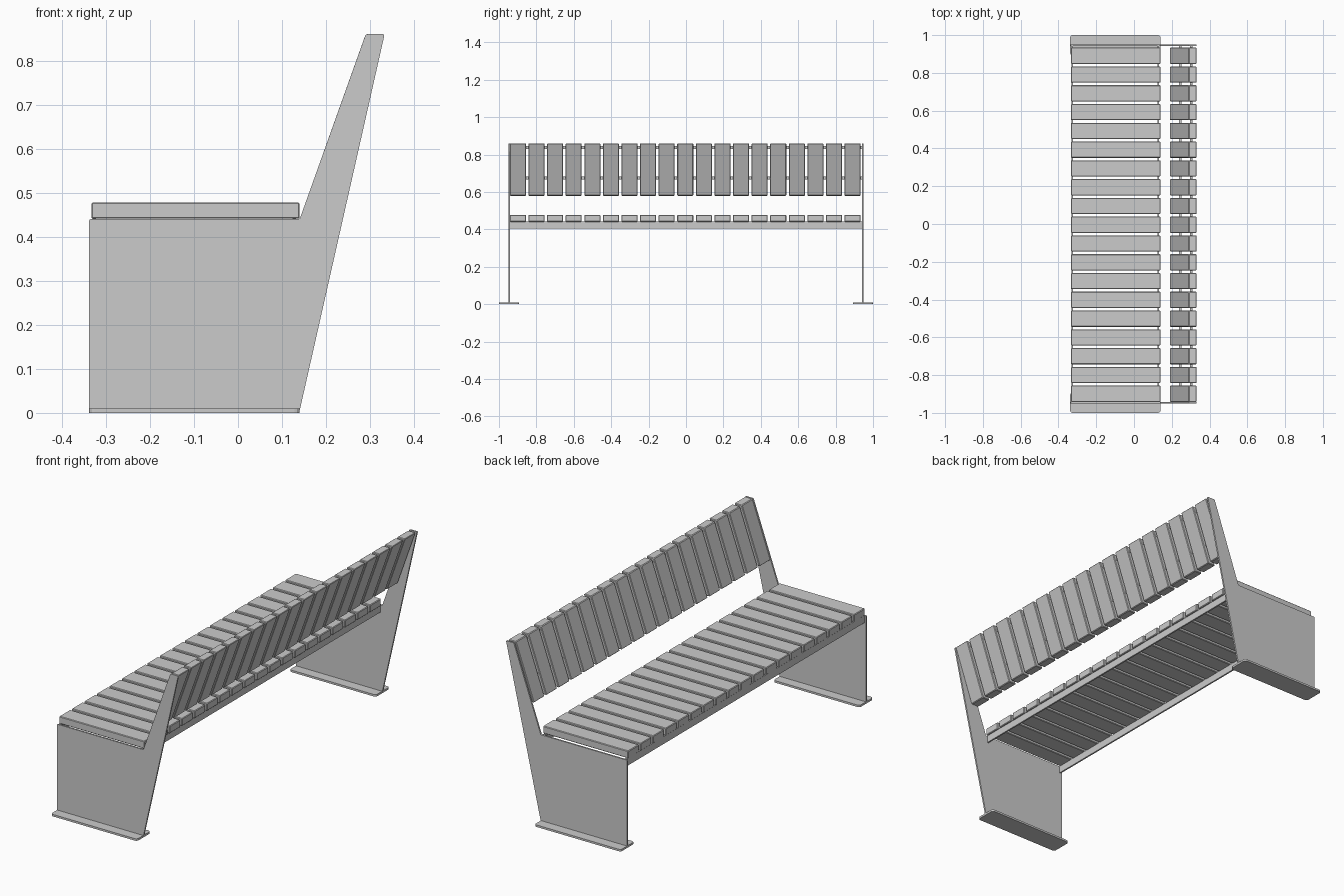
import bpy
import bmesh

cube = bpy.data.objects.get("Cube")
if cube:
    bpy.data.objects.remove(cube, do_unlink=True)

GREY = (0.6, 0.6, 0.6, 1)
grey = bpy.data.materials.new("light_grey")
grey.use_nodes = True
grey.diffuse_color = GREY
grey.node_tree.nodes["Principled BSDF"].inputs["Base Color"].default_value = GREY


def prism(name, profile, y0, y1, bevel=0, round_axis=None, radius=0):
    """Extrude an x-z profile from y0 to y1, optionally rounding corners along one axis."""
    bm = bmesh.new()
    face = bm.faces.new([bm.verts.new((x, y0, z)) for x, z in profile])
    ext = bmesh.ops.extrude_face_region(bm, geom=[face])
    verts = [v for v in ext["geom"] if isinstance(v, bmesh.types.BMVert)]
    bmesh.ops.translate(bm, verts=verts, vec=(0, y1 - y0, 0))
    bmesh.ops.recalc_face_normals(bm, faces=bm.faces[:])
    if round_axis is not None:
        edges = [e for e in bm.edges
                 if abs((e.verts[0].co - e.verts[1].co).normalized()[round_axis]) > 0.99]
        bmesh.ops.bevel(bm, geom=edges, offset=radius, segments=3,
                        profile=0.5, affect="EDGES")
    mesh = bpy.data.meshes.new(name)
    bm.to_mesh(mesh)
    bm.free()
    mesh.materials.append(grey)
    obj = bpy.data.objects.new(name, mesh)
    bpy.context.collection.objects.link(obj)
    if bevel:
        mod = obj.modifiers.new("soft_edges", "BEVEL")
        mod.width = bevel
        mod.segments = 1
    return obj


def rect(x0, x1, z0, z1):
    return [(x0, z0), (x1, z0), (x1, z1), (x0, z1)]


def back_x(z):
    """Front line of the leaning backrest."""
    return 0.14 + (z - 0.44) * 0.357


# End plates and their feet
END_Y = 0.946
side = [(-0.338, 0.005), (0.14, 0.005), (0.333, 0.86), (0.29, 0.86),
        (0.14, 0.44), (-0.338, 0.44)]
for label, s in (("front", -1), ("rear", 1)):
    y = s * END_Y
    prism(label + "_end_plate", side, y - 0.004, y + 0.004,
          round_axis=1, radius=0.004)
    prism(label + "_foot", rect(-0.338, 0.14, 0, 0.01), y - 0.054, y + 0.054,
          round_axis=2, radius=0.012)

# Rails under the seat
for label, x in (("seat_front_rail", -0.327), ("seat_back_rail", 0.128)):
    prism(label, rect(x - 0.004, x + 0.004, 0.405, 0.442), -END_Y, END_Y)

# Rods through the backrest
for label, z in (("lower_back_rod", 0.675), ("upper_back_rod", 0.838)):
    x = back_x(z) + 0.021
    prism(label, rect(x - 0.007, x + 0.007, z - 0.007, z + 0.007), -END_Y, END_Y)

# Seat and backrest slats
COUNT, PITCH, WIDTH = 19, 0.0994, 0.086
Z0, Z1, DEPTH = 0.58, 0.86, 0.042
back = [(back_x(Z0), Z0), (back_x(Z0) + DEPTH, Z0),
        (back_x(Z1) + DEPTH, Z1), (back_x(Z1), Z1)]
for i in range(COUNT):
    y = (i - (COUNT - 1) / 2) * PITCH - 0.004
    a, b = y - WIDTH / 2, y + WIDTH / 2
    prism(f"seat_slat_{i + 1}", rect(-0.333, 0.14, 0.441, 0.478), a, b, bevel=0.003)
    prism(f"back_slat_{i + 1}", back, a, b, bevel=0.003)
